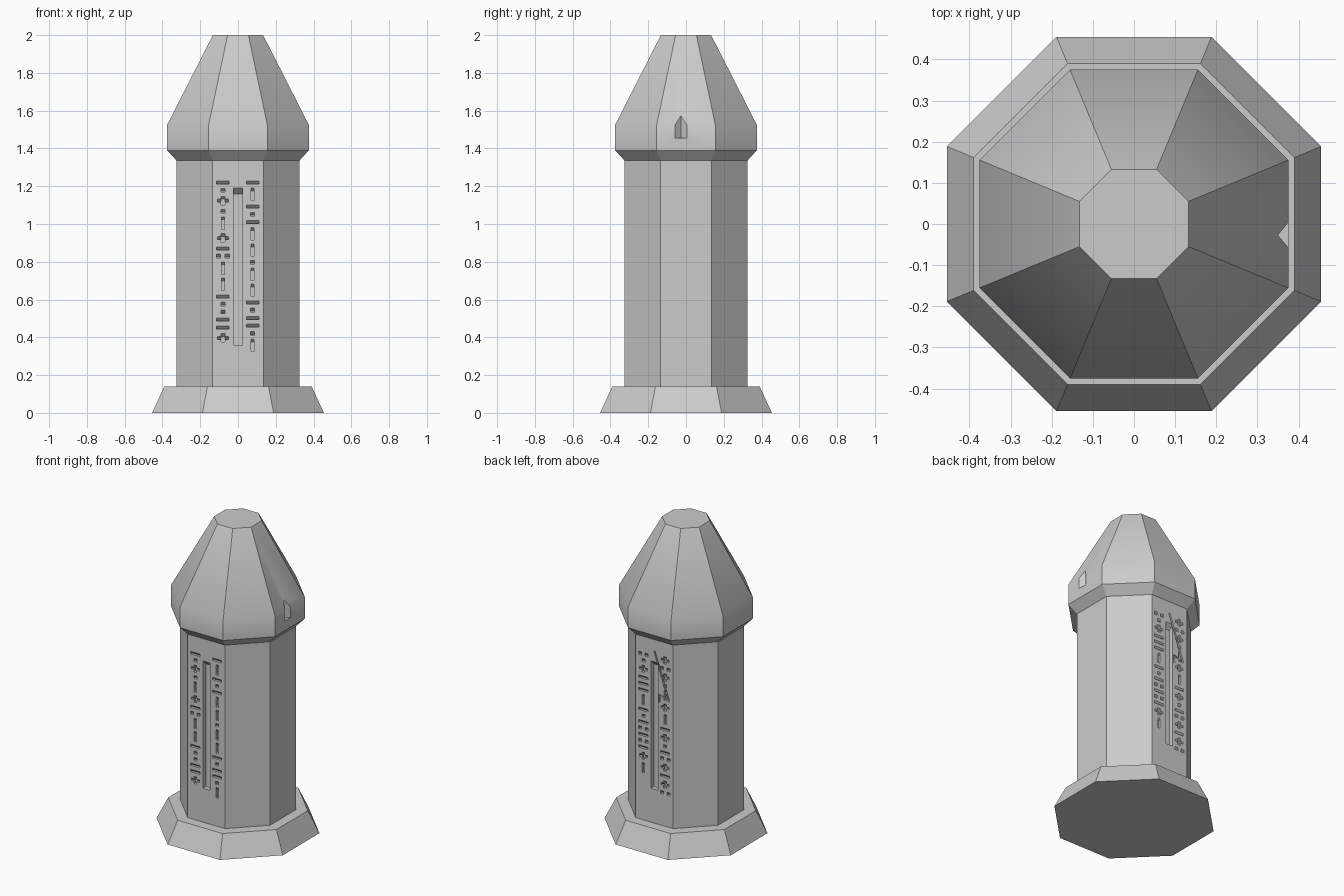
import bpy, bmesh, math
from mathutils import Matrix, Vector

if "Cube" in bpy.data.objects:
    bpy.data.objects.remove(bpy.data.objects["Cube"])

stone = bpy.data.materials.new("grey_stone")
stone.diffuse_color = (0.6, 0.6, 0.6, 1)
stone.use_nodes = True
stone.node_tree.nodes["Principled BSDF"].inputs["Base Color"].default_value = stone.diffuse_color


def finish(name, bm):
    """Turn a bmesh into a named stone object."""
    bmesh.ops.recalc_face_normals(bm, faces=bm.faces)
    me = bpy.data.meshes.new(name)
    bm.to_mesh(me)
    bm.free()
    me.materials.append(stone)
    ob = bpy.data.objects.new(name, me)
    bpy.context.collection.objects.link(ob)
    return ob


def octagon_stack(name, profile):
    """Loft octagons given as (apothem, z), flat side to the front."""
    bm = bmesh.new()
    rings = []
    for apothem, z in profile:
        r = apothem / math.cos(math.pi / 8)
        rings.append([bm.verts.new((r * math.cos(math.pi / 8 + i * math.pi / 4),
                                    r * math.sin(math.pi / 8 + i * math.pi / 4), z))
                      for i in range(8)])
    for a, b in zip(rings, rings[1:]):
        for i in range(8):
            j = (i + 1) % 8
            bm.faces.new((a[i], a[j], b[j], b[i]))
    bm.faces.new(rings[0][::-1])
    bm.faces.new(rings[-1])
    return finish(name, bm)


def prism(bm, outline, offset):
    """Extrude a closed outline of 3D points by an offset."""
    a = [bm.verts.new(p) for p in outline]
    b = [bm.verts.new(Vector(p) + Vector(offset)) for p in outline]
    bm.faces.new(a)
    bm.faces.new(b[::-1])
    for i in range(len(a)):
        j = (i + 1) % len(a)
        bm.faces.new((a[j], a[i], b[i], b[j]))


def carve(target, cutter):
    """Subtract the cutter from the target and remove it."""
    cutter.hide_render = True
    mod = target.modifiers.new("carving", 'BOOLEAN')
    mod.object = cutter
    mod.solver = 'EXACT'
    mod.use_self = True
    bpy.context.view_layer.objects.active = target
    bpy.ops.object.modifier_apply(modifier=mod.name)
    bpy.data.objects.remove(cutter)


FACE = -0.325     # y of the front shaft face


def groove(bm, x, z, w, h, depth, slope):
    """Recess in the front face whose ceiling slopes inwards."""
    lo, hi, out, inn = z - h / 2, z + h / 2, FACE - 0.01, FACE + depth
    tip = hi - slope
    outline = [(x - w / 2, out, lo), (x - w / 2, inn, lo)]
    if tip - lo > 0.002:
        outline.append((x - w / 2, inn, tip))
    outline += [(x - w / 2, FACE, hi), (x - w / 2, out, hi)]
    prism(bm, outline, (w, 0, 0))


# Each sign: half of its line height, then its strokes (dx, width, height)
SIGNS = {
    "-": (0.0205, [(0, 0.066, 0.016)]),
    ".": (0.0205, [(0, 0.022, 0.020)]),
    ":": (0.0205, [(-0.023, 0.022, 0.020), (0.023, 0.022, 0.020)]),
    "+": (0.035, [(0, 0.058, 0.016), (0, 0.020, 0.046)]),
    "|": (0.043, [(0, 0.017, 0.066)]),
}


def sign_column(bm, x, top, signs):
    z = top + SIGNS[signs[0]][0]
    for s in signs:
        half, strokes = SIGNS[s]
        z -= half
        for dx, w, h in strokes:
            groove(bm, x + dx, z, w, h, 0.015, 0.015)
        z -= half


def carvings(left, right, scratched=False):
    bm = bmesh.new()
    groove(bm, 0, 0.775, 0.05, 0.83, 0.03, 0.03)      # tall slot
    sign_column(bm, -0.08, 1.22, left)
    sign_column(bm, 0.077, 1.22, right)
    if scratched:                                     # diagonal scratch and hook
        for (x0, z0), (x1, z1) in (((0, 1.26), (0.105, 0.96)), ((0.035, 0.985), (0.105, 0.96)),
                                   ((0.035, 0.985), (0.037, 0.935))):
            d = Vector((x1 - x0, 0, z1 - z0))
            n = Vector((d.z, 0, -d.x)).normalized() * 0.005
            p, q = Vector((x0, FACE - 0.01, z0)), Vector((x1, FACE - 0.01, z1))
            prism(bm, [p + n, q + n, q - n, p - n], (0, 0.02, 0))
    if scratched:
        bmesh.ops.rotate(bm, verts=bm.verts, matrix=Matrix.Rotation(math.pi, 3, 'Z'))
    return finish("carving_cutter", bm)


# Flared foot
base = octagon_stack("base", [(0.455, 0), (0.39, 0.14)])

# Shaft with carved front and back
shaft = octagon_stack("shaft", [(0.325, 0.13), (0.325, 1.345)])
carve(shaft, carvings("-.+.|+-:||-..--+", "-|-.-||.||-.--.|"))
carve(shaft, carvings(":.+---|-.-:-:-+|", "+:+.|+|-+.-:+-+:", scratched=True))

# Tapered cap with a chipped notch on the right
cap = octagon_stack("cap", [(0.325, 1.335), (0.375, 1.39), (0.375, 1.525), (0.133, 2.0)])
bm = bmesh.new()
prism(bm, [(0.35, -0.027, 1.455), (0.40, 0.035, 1.455), (0.40, -0.088, 1.455)], (0, 0, 0.2))
carve(cap, finish("notch_cutter", bm))

# Soft shading over the shallow cap edge, sharp elsewhere
bpy.ops.object.select_all(action='DESELECT')
cap.select_set(True)
bpy.context.view_layer.objects.active = cap
bpy.ops.object.shade_smooth_by_angle(angle=math.radians(30))
